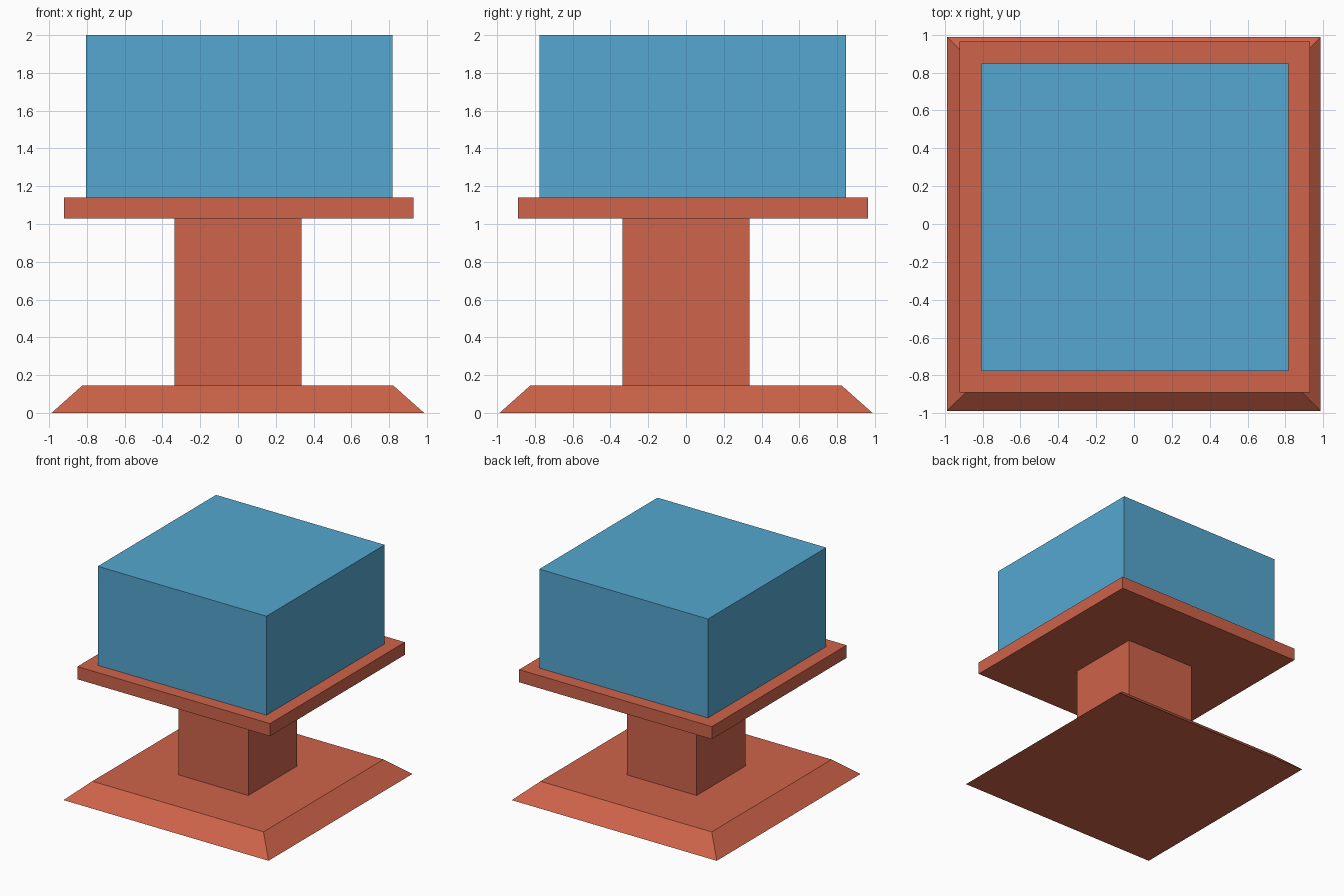
import bpy
import bmesh

if "Cube" in bpy.data.objects:
    bpy.data.objects.remove(bpy.data.objects["Cube"])


def material(name, color):
    mat = bpy.data.materials.new(name)
    mat.diffuse_color = color
    mat.use_nodes = True
    mat.node_tree.nodes["Principled BSDF"].inputs["Base Color"].default_value = mat.diffuse_color
    return mat


def block(name, x, y, z, mat, inset=0.0):
    """Box spanning the given ranges; inset pulls the top edges inward."""
    mesh = bpy.data.meshes.new(name)
    bm = bmesh.new()
    bmesh.ops.create_cube(bm, size=1)
    for v in bm.verts:
        top = v.co.z > 0
        sx, sy = (1 if v.co.x > 0 else -1), (1 if v.co.y > 0 else -1)
        shrink = inset if top else 0.0
        v.co = (x[sx > 0] - sx * shrink, y[sy > 0] - sy * shrink, z[top])
    bm.to_mesh(mesh)
    bm.free()
    mesh.materials.append(mat)
    obj = bpy.data.objects.new(name, mesh)
    bpy.context.collection.objects.link(obj)
    return obj


clay = material("clay_red", (0.62, 0.125, 0.067, 1))
blue = material("blue", (0.09, 0.39, 0.63, 1))

# Sloped foot
block("base", (-0.987, 0.985), (-0.987, 0.987), (0, 0.145), clay, inset=0.163)
# Square post
block("column", (-0.337, 0.335), (-0.337, 0.335), (0.145, 1.03), clay)
# Thin tray under the block, slightly off centre
block("plate", (-0.922, 0.93), (-0.889, 0.963), (1.03, 1.14), clay)
# Large block on top
block("top_block", (-0.805, 0.817), (-0.776, 0.848), (1.14, 2.0), blue)
